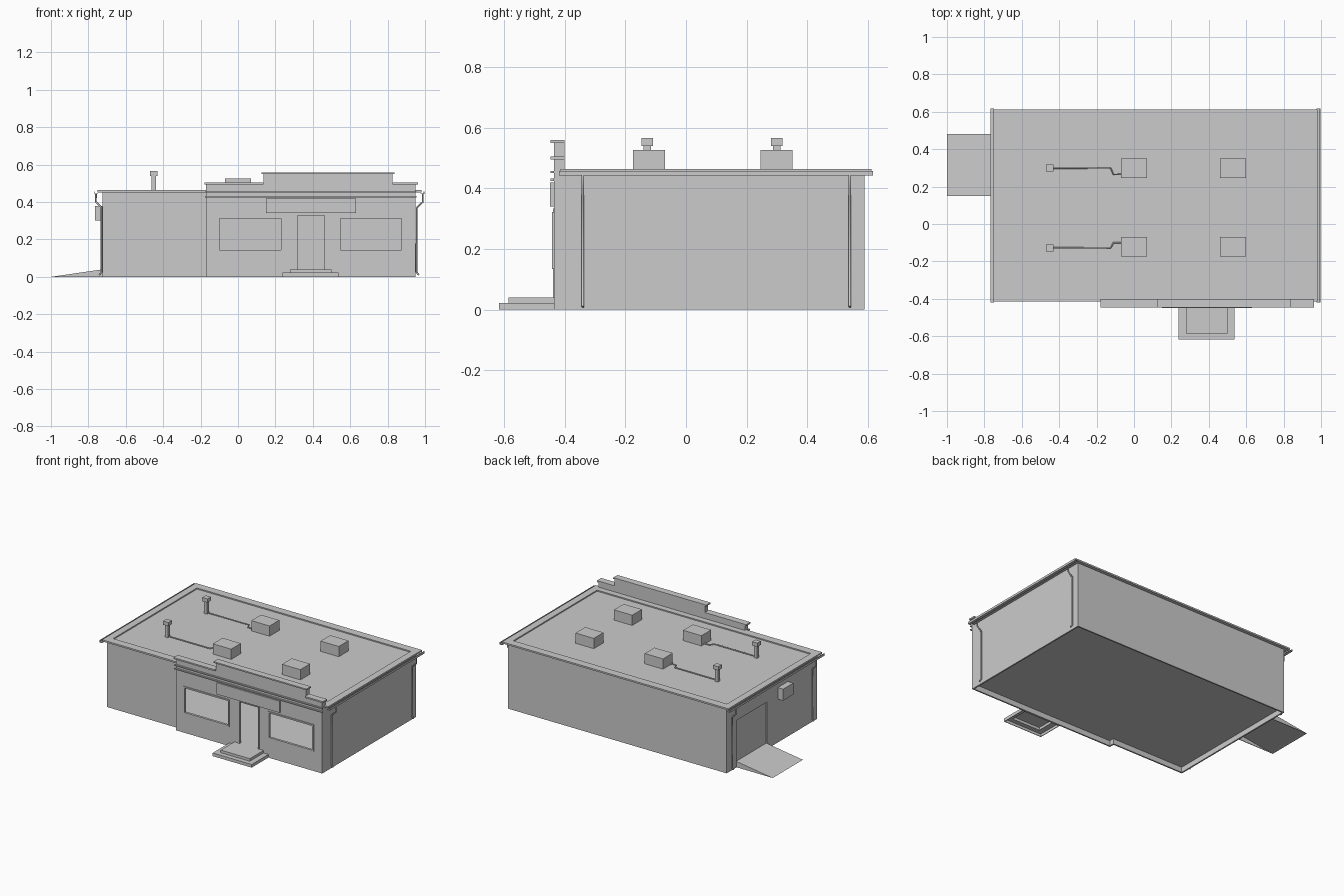
import bpy

if "Cube" in bpy.data.objects:
    bpy.data.objects.remove(bpy.data.objects["Cube"])

grey = bpy.data.materials.new("plain_grey")
grey.use_nodes = True
grey.diffuse_color = (0.6, 0.6, 0.6, 1)
grey.node_tree.nodes["Principled BSDF"].inputs["Base Color"].default_value = (0.6, 0.6, 0.6, 1)


def prism(name, profile, y):
    """Extrude an anticlockwise (x, z) profile along y."""
    n = len(profile)
    verts = [(px, py, pz) for py in y for px, pz in profile]
    faces = [tuple(range(n)), tuple(range(2 * n - 1, n - 1, -1))]
    faces += [((i + 1) % n, i, n + i, n + (i + 1) % n) for i in range(n)]
    mesh = bpy.data.meshes.new(name)
    mesh.from_pydata(verts, [], faces)
    mesh.materials.append(grey)
    obj = bpy.data.objects.new(name, mesh)
    bpy.context.collection.objects.link(obj)
    return obj


def box(name, x, y, z):
    return prism(name, [(x[0], z[0]), (x[1], z[0]), (x[1], z[1]), (x[0], z[1])], y)


def combine(obj, x, y, z, operation="DIFFERENCE"):
    """Cut a box out of the object, or join one to it."""
    other = box("helper", x, y, z)
    other.hide_render = True
    mod = obj.modifiers.new("combine", "BOOLEAN")
    mod.operation, mod.solver, mod.object = operation, "EXACT", other
    bpy.context.view_layer.objects.active = obj
    bpy.ops.object.modifier_apply(modifier=mod.name)
    bpy.data.objects.remove(other)


def inset(span, t):
    return (span[0] + t, span[1] - t)


def pipe(name, points, radius):
    curve = bpy.data.curves.new(name, "CURVE")
    curve.dimensions = "3D"
    curve.bevel_depth, curve.bevel_resolution = radius, 1
    curve.use_fill_caps = True
    spline = curve.splines.new("POLY")
    spline.points.add(len(points) - 1)
    for p, co in zip(spline.points, points):
        p.co = (*co, 1)
    curve.materials.append(grey)
    bpy.context.collection.objects.link(bpy.data.objects.new(name, curve))


def frame(name, x, z, y, t, sill=True):
    """Rectangular surround on the front wall."""
    box(name + "_left", (x[0], x[0] + t), y, z)
    box(name + "_right", (x[1] - t, x[1]), y, z)
    box(name + "_top", inset(x, t), y, (z[1] - t, z[1]))
    if sill:
        box(name + "_bottom", inset(x, t), y, (z[0], z[0] + t))


# Thin building shell, open underneath, with a projecting shopfront
BX, BY = (-0.724, 0.949), (-0.40, 0.589)
SX, FRONT, T = (-0.17, 0.949), -0.435, 0.01
EAVES, FLOOR = 0.452, 0.04
walls = box("walls", BX, BY, (0, EAVES))
combine(walls, SX, (FRONT, -0.3), (0, EAVES), "UNION")
combine(walls, inset(BX, T), inset(BY, T), (-0.1, EAVES - T))
combine(walls, inset(SX, T), (FRONT + T, -0.3), (-0.1, EAVES - T))
box("floor", inset(BX, T), inset(BY, T), (FLOOR - 0.004, FLOOR))
box("shopfront_floor", inset(SX, T), (FRONT + T, BY[0] + T), (FLOOR - 0.004, FLOOR))

# Window and door openings
windows = {"left_window": (0.537, 0.885), "right_window": (-0.11, 0.241)}
WZ, DX, DZ = (0.134, 0.322), (0.313, 0.468), (FLOOR, 0.333)
for x, z in [(x, WZ) for x in windows.values()] + [(DX, DZ)]:
    combine(walls, x, (-0.5, -0.41), z)
for name, x in windows.items():
    frame(name + "_frame", x, WZ, (FRONT - 0.006, FRONT + T), 0.01)
frame("door_frame", DX, DZ, (FRONT - 0.004, FRONT + T), 0.006, False)

# Loading door recess, ramp and wall unit on the side
combine(walls, (BX[0] - 0.1, BX[0] + 0.005), (0.15, 0.48), (FLOOR, 0.325))
prism("ramp_deck", [(-1, 0), (-0.975, 0), (BX[0], 0.036), (BX[0], 0.04)], (0.15, 0.48))
for name, y in (("front", (0.15, 0.154)), ("back", (0.476, 0.48))):
    prism("ramp_" + name + "_side", [(-1, 0), (BX[0], 0), (BX[0], 0.039)], y)
box("wall_unit", (-0.765, BX[0]), (-0.08, 0.03), (0.30, 0.38))

# Stepped parapet with coping and mouldings
box("lower_parapet", SX, (FRONT, BY[0]), (EAVES, 0.495))
box("upper_parapet", (0.136, 0.826), (FRONT, BY[0]), (0.495, 0.55))
box("upper_coping", (0.125, 0.837), (FRONT - 0.012, BY[0]), (0.55, 0.559))
for name, x in (("right", (-0.18, 0.136)), ("left", (0.826, 0.962))):
    box(name + "_coping", x, (FRONT - 0.012, BY[0]), (0.495, 0.505))
for name, z in (("upper", 0.45), ("lower", 0.425)):
    box(name + "_moulding", (-0.176, 0.955), (FRONT - 0.012, FRONT), (z, z + 0.007))
box("sign_panel", (0.15, 0.631), (FRONT - 0.013, FRONT), (0.34, 0.42))

# Entrance steps, hollow underneath
LX, LY = (0.238, 0.537), (-0.617, FRONT)
UX, UY = (0.277, 0.50), (-0.585, FRONT)
lower_step = box("lower_step", LX, LY, (0, 0.022))
combine(lower_step, inset(LX, 0.004), inset(LY, 0.004), (-0.1, 0.018))
combine(lower_step, inset(UX, 0.004), inset(UY, 0.004), (-0.1, 0.1))
upper_step = box("upper_step", UX, UY, (0.022, FLOOR))
combine(upper_step, inset(UX, 0.004), inset(UY, 0.004), (-0.1, FLOOR - 0.004))

# Thin overhanging roof, slightly sunk inside a broad rim
RX, RY, ROOF = (-0.752, 0.98), (-0.414, 0.612), 0.455
roof = box("roof", RX, RY, (EAVES, 0.463))
combine(roof, inset(RX, 0.048), inset(RY, 0.055), (ROOF, 0.5))

# Gutters and downpipes at both ends
for side, edge, wall, s in (("right", RX[0], BX[0], -1), ("left", RX[1], BX[1], 1)):
    channel = sorted((edge - s * 0.004, edge + s * 0.015))
    lip = sorted((edge + s * 0.012, edge + s * 0.016))
    box(side + "_gutter_floor", channel, (-0.419, 0.617), (0.442, 0.446))
    box(side + "_gutter_lip", lip, (-0.419, 0.617), (0.442, 0.457))
    outer, inner = edge + s * 0.008, wall + s * 0.006
    for where, y in (("front", -0.34), ("back", 0.54)):
        pipe(side + "_" + where + "_downpipe",
             [(outer, y, 0.443), (outer, y, 0.40), (inner, y, 0.37),
              (inner, y, 0.025), (inner + s * 0.012, y, 0.01)], 0.005)

# Roof units, with flues piped to the units nearer the ramp
for row, y, fy, end in (("front", -0.122, -0.128, -0.1), ("back", 0.298, 0.299, 0.265)):
    for col, x in (("right", 0.0), ("left", 0.53)):
        box(row + "_" + col + "_roof_unit", (x - 0.07, x + 0.07),
            (y - 0.053, y + 0.053), (ROOF, 0.526))
    box(row + "_flue", (-0.462, -0.438), (fy - 0.012, fy + 0.012), (ROOF, 0.54))
    box(row + "_flue_cap", (-0.47, -0.43), (fy - 0.019, fy + 0.019), (0.54, 0.566))
    pipe(row + "_flue_pipe", [(-0.44, fy, 0.461), (-0.125, fy, 0.461),
         (-0.11, end, 0.461), (-0.068, end, 0.461)], 0.004)
